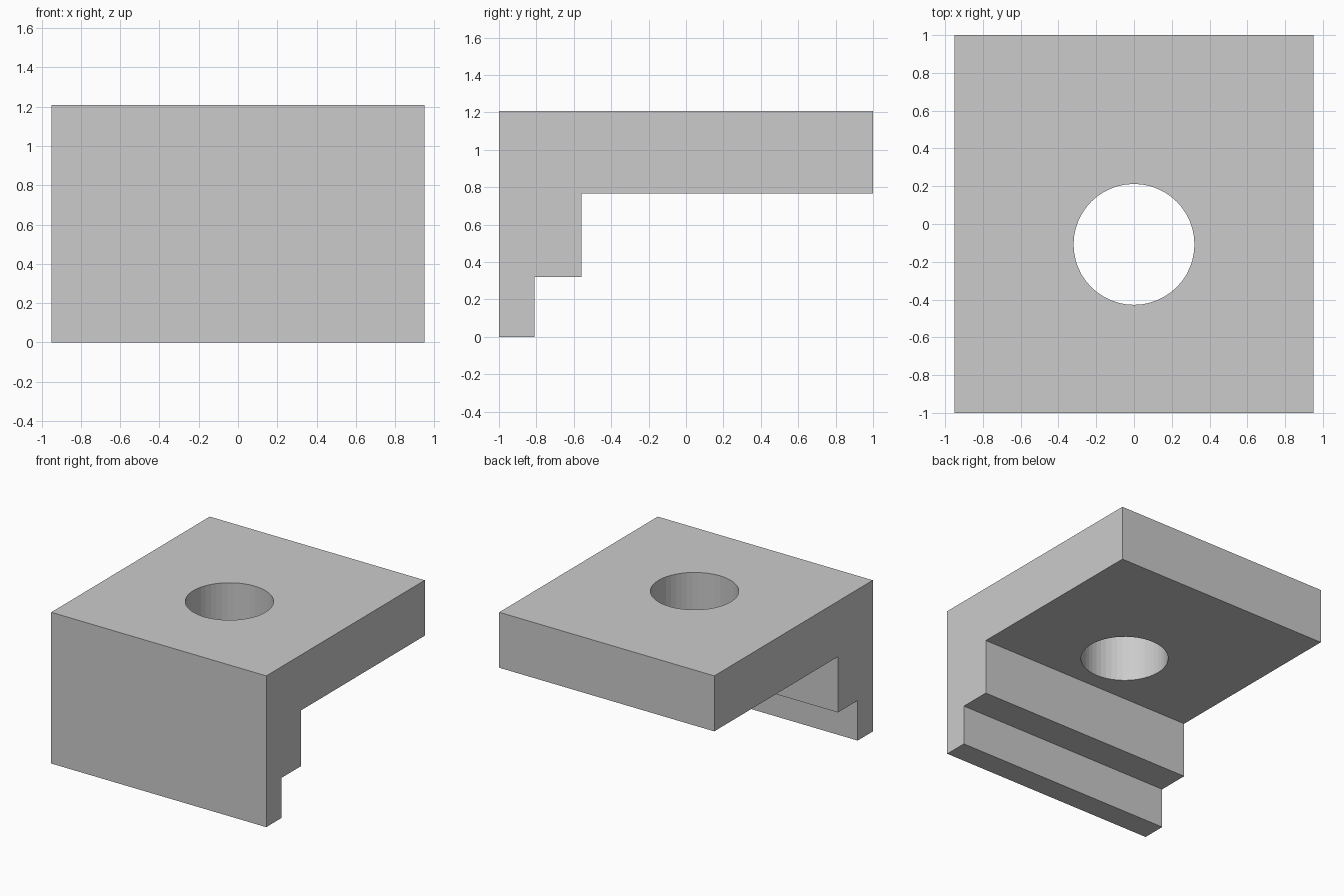
import bpy
import bmesh

if "Cube" in bpy.data.objects:
    bpy.data.objects.remove(bpy.data.objects["Cube"])

HALF_WIDTH = 0.95
HOLE_Y, HOLE_RADIUS = -0.108, 0.32

# Stepped side profile as (y, z)
PROFILE = [(-1, 0), (-0.81, 0), (-0.81, 0.32), (-0.56, 0.32),
           (-0.56, 0.765), (1, 0.765), (1, 1.208), (-1, 1.208)]

# Bracket body: the profile extruded across the width
bm = bmesh.new()
face = bm.faces.new([bm.verts.new((-HALF_WIDTH, y, z)) for y, z in PROFILE])
extruded = bmesh.ops.extrude_face_region(bm, geom=[face])["geom"]
bmesh.ops.translate(bm, vec=(2 * HALF_WIDTH, 0, 0),
                    verts=[v for v in extruded if isinstance(v, bmesh.types.BMVert)])
bmesh.ops.recalc_face_normals(bm, faces=bm.faces)
mesh = bpy.data.meshes.new("stepped_bracket")
bm.to_mesh(mesh)
bm.free()
bracket = bpy.data.objects.new("stepped_bracket", mesh)
bpy.context.collection.objects.link(bracket)

# Round hole straight through the top plate
bpy.ops.mesh.primitive_cylinder_add(vertices=48, radius=HOLE_RADIUS, depth=1,
                                    location=(0, HOLE_Y, 1))
cutter = bpy.context.object
cutter.name = "hole_cutter"
cutter.hide_render = True

cut = bracket.modifiers.new("hole", "BOOLEAN")
cut.operation = "DIFFERENCE"
cut.solver = "EXACT"
cut.object = cutter
bpy.context.view_layer.objects.active = bracket
bpy.ops.object.modifier_apply(modifier=cut.name)
bpy.data.objects.remove(cutter)
